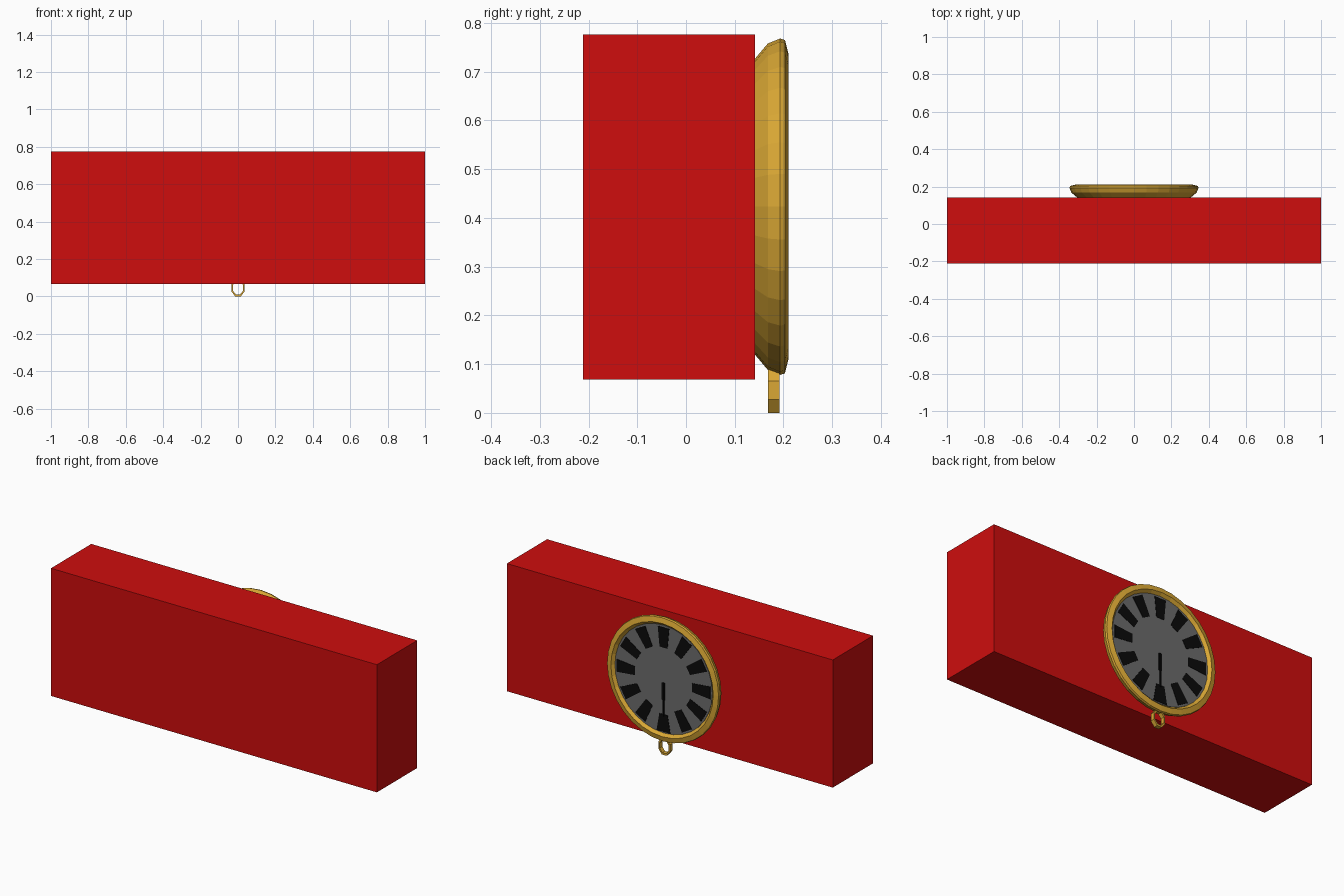
import bpy, bmesh, math
from mathutils import Matrix, Vector

if "Cube" in bpy.data.objects:
    bpy.data.objects.remove(bpy.data.objects["Cube"])

CZ = 0.423      # height of the watch centre
SIDES = 32


def material(name, rgb):
    m = bpy.data.materials.new(name)
    m.diffuse_color = (*rgb, 1)
    m.use_nodes = True
    m.node_tree.nodes["Principled BSDF"].inputs["Base Color"].default_value = m.diffuse_color
    return m


red = material("red", (0.62, 0.004, 0.004))
gold = material("gold", (0.70, 0.39, 0.035))
grey = material("dial grey", (0.15, 0.15, 0.15))
black = material("black", (0.003, 0.003, 0.003))


def finish(name, bm, mat):
    bmesh.ops.recalc_face_normals(bm, faces=bm.faces[:])
    me = bpy.data.meshes.new(name)
    bm.to_mesh(me)
    bm.free()
    me.materials.append(mat)
    ob = bpy.data.objects.new(name, me)
    bpy.context.collection.objects.link(ob)
    return ob


def plate(name, outline, y0, y1, mat, angle=0):
    """Flat (x, z) outline about the watch centre, extruded along y."""
    bm = bmesh.new()
    rot = Matrix.Rotation(angle, 3, 'Y')
    verts = [bm.verts.new(rot @ Vector((x, y0, z)) + Vector((0, 0, CZ))) for x, z in outline]
    face = bm.faces.new(verts)
    ext = bmesh.ops.extrude_face_region(bm, geom=[face])
    moved = [v for v in ext['geom'] if isinstance(v, bmesh.types.BMVert)]
    bmesh.ops.translate(bm, verts=moved, vec=(0, y1 - y0, 0))
    return finish(name, bm, mat)


def bridge(bm, a, b):
    n = len(a)
    for i in range(n):
        j = (i + 1) % n
        bm.faces.new((a[i], a[j], b[j], b[i]))


def circle(r, n=SIDES):
    return [(r * math.cos(2 * math.pi * i / n), r * math.sin(2 * math.pi * i / n)) for i in range(n)]


# Red block
bm = bmesh.new()
bmesh.ops.create_cube(bm, size=1, matrix=Matrix.Translation((0, -0.0345, 0.422))
                      @ Matrix.Diagonal((2, 0.353, 0.708, 1)))
finish("block", bm, red)

# Watch case: lathed profile of (radius, y), closed at both ends
bm = bmesh.new()
profile = [(0.303, 0.141), (0.335, 0.168), (0.345, 0.193), (0.342, 0.203),
           (0.314, 0.21), (0.298, 0.192)]
rings = [[bm.verts.new((x, y, CZ + z)) for x, z in circle(r)] for r, y in profile]
for a, b in zip(rings, rings[1:]):
    bridge(bm, a, b)
bm.faces.new(rings[0])
bm.faces.new(rings[-1])
finish("watch_case", bm, gold)

# Dial
plate("dial", circle(0.299), 0.190, 0.196, grey)

# Twelve hour markers, wedge shaped
wedge = [(-0.024, 0.175), (0.024, 0.175), (0.035, 0.287), (-0.035, 0.287)]
for i in range(12):
    shape = wedge
    if i == 6:  # twelve o'clock sits at the bottom
        shape = [(-0.025, 0.195), (0.025, 0.195), (0.042, 0.292), (-0.042, 0.292)]
    plate(f"hour_marker_{i + 1}", shape, 0.195, 0.198, black, math.radians(30 * i))

# Hands, both pointing down
for name, w, end, y in (("hour_hand", 0.009, -0.115, 0.200), ("minute_hand", 0.004, -0.205, 0.202)):
    plate(name, [(-w, -0.02), (w, -0.02), (w, end), (-w, end)], 0.195, y, black)

# Chain loop: eight-sided flat band
bm = bmesh.new()
loops = []
for k, y in ((1, 0.168), (1, 0.192), (0.78, 0.192), (0.78, 0.168)):
    ring = []
    for i in range(8):
        a = math.radians(22.5 + 45 * i)
        ring.append(bm.verts.new((0.038 * k * math.cos(a), y, 0.0462 + 0.05 * k * math.sin(a))))
    loops.append(ring)
for i in range(4):
    bridge(bm, loops[i], loops[(i + 1) % 4])
finish("chain_loop", bm, gold)
